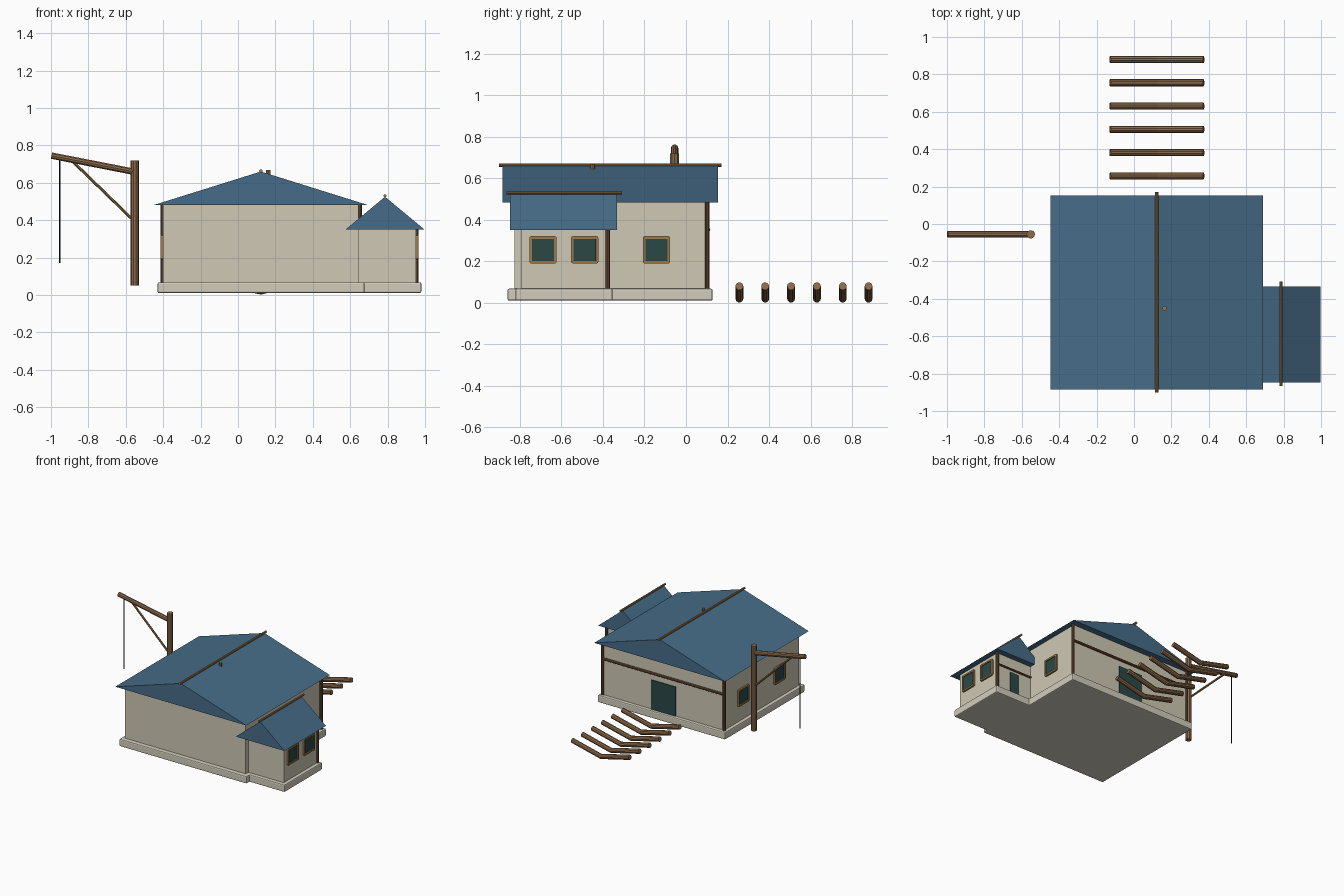
import bpy
import bmesh
from mathutils import Vector

if "Cube" in bpy.data.objects:
    bpy.data.objects.remove(bpy.data.objects["Cube"], do_unlink=True)


def material(name, srgb):
    color = [(c / 255) ** 2.2 for c in srgb] + [1]
    m = bpy.data.materials.new(name)
    m.use_nodes = True
    m.diffuse_color = color
    m.node_tree.nodes["Principled BSDF"].inputs["Base Color"].default_value = color
    return m


PLASTER = material("plaster", (205, 199, 178))
STONE = material("pale stone", (208, 204, 188))
ROOF = material("blue roof", (72, 108, 135))
LOG = material("log wood", (140, 107, 76))
POST = material("dark post wood", (116, 84, 62))
TRIM = material("golden trim wood", (156, 122, 78))
GLASS = material("dark teal glass", (46, 74, 72))
ROPE = material("black rope", (24, 36, 36))


def add(name, bm, *mats):
    bmesh.ops.recalc_face_normals(bm, faces=bm.faces)
    mesh = bpy.data.meshes.new(name)
    bm.to_mesh(mesh)
    bm.free()
    for m in mats:
        mesh.materials.append(m)
    ob = bpy.data.objects.new(name, mesh)
    bpy.context.collection.objects.link(ob)
    return ob


def cube(lo, hi):
    lo, hi = Vector(lo), Vector(hi)
    bm = bmesh.new()
    bmesh.ops.create_cube(bm, size=1)
    for v in bm.verts:
        v.co = (lo + hi) / 2 + v.co * (hi - lo)
    return bm


def box(name, lo, hi, mat, bevel=0):
    ob = add(name, cube(lo, hi), mat)
    if bevel:
        mod = ob.modifiers.new("soft edges", "BEVEL")
        mod.width = bevel
        mod.segments = 2
    return ob


def tube(name, points, radius, mat):
    # Round timber following a straight or bent path
    curve = bpy.data.curves.new(name, "CURVE")
    curve.dimensions = "3D"
    curve.bevel_depth = radius
    curve.bevel_resolution = 3
    curve.use_fill_caps = True
    spline = curve.splines.new("POLY")
    spline.points.add(len(points) - 1)
    for p, co in zip(spline.points, points):
        p.co = (*co, 1)
    spline.use_smooth = False
    curve.materials.append(mat)
    ob = bpy.data.objects.new(name, curve)
    bpy.context.collection.objects.link(ob)
    return ob


def gable_roof(name, x0, x1, y0, y1, eave, ridge):
    # Solid triangular prism with its ridge along y
    bm = bmesh.new()
    profile = [(x0, eave), (x1, eave), ((x0 + x1) / 2, ridge)]
    face = bm.faces.new([bm.verts.new((x, y0, z)) for x, z in profile])
    out = bmesh.ops.extrude_face_region(bm, geom=[face])
    for v in out["geom"]:
        if isinstance(v, bmesh.types.BMVert):
            v.co.y = y1
    # The extrusion keeps its starting face, so the prism is closed
    return add(name, bm, ROOF)


def window(name, x, y, side):
    # Framed window with a recessed pane on a wall facing along x
    half, z, depth = 0.066, 0.255, 0.013
    bm = cube((x - depth, y - half, z - half), (x + depth, y + half, z + half))
    bm.normal_update()
    front = next(f for f in bm.faces if f.normal.x * side > 0.9)
    corners = [e for e in bm.edges
               if abs(e.verts[0].co.x - e.verts[1].co.x) > 0.01]
    bmesh.ops.bevel(bm, geom=corners, offset=0.01, segments=2, affect="EDGES",
                    profile=0.5)
    bm.normal_update()
    front = next(f for f in bm.faces if f.normal.x * side > 0.9)
    bmesh.ops.inset_region(bm, faces=[front], thickness=0.013)
    bmesh.ops.inset_region(bm, faces=[front], thickness=0.0005, depth=-0.006)
    front.material_index = 1
    return add(name, bm, TRIM, GLASS)


# Foundations and walls
box("main_foundation", (-0.43, -0.86, 0.01), (0.677, 0.128, 0.068), STONE, 0.008)
box("annex_foundation", (0.6, -0.822, 0.01), (0.98, -0.354, 0.068), STONE, 0.008)
box("main_walls", (-0.402, -0.826, 0.06), (0.645, 0.102, 0.49), PLASTER)
box("annex_walls", (0.6, -0.793, 0.06), (0.953, -0.378, 0.36), PLASTER)

# Roofs with their ridge poles and a small roof peg
gable_roof("main_roof", -0.447, 0.691, -0.884, 0.153, 0.482, 0.66)
gable_roof("annex_roof", 0.575, 0.997, -0.848, -0.333, 0.35, 0.525)
tube("main_ridge_pole", [(0.122, -0.9, 0.663), (0.122, 0.172, 0.663)], 0.009, TRIM)
tube("annex_ridge_pole", [(0.786, -0.865, 0.53), (0.786, -0.308, 0.53)], 0.008, TRIM)
tube("roof_peg", [(0.163, -0.45, 0.62), (0.163, -0.45, 0.668)], 0.012, TRIM)

# Rear corner posts and rails
for label, x, y, top in (("left", 0.651, 0.102, 0.485), ("right", -0.403, 0.102, 0.485),
                         ("annex", 0.954, -0.378, 0.353)):
    tube(label + "_rear_post", [(x, y, 0.065), (x, y, top)], 0.0115, POST)
tube("main_rear_rail", [(-0.403, 0.107, 0.352), (0.651, 0.107, 0.352)], 0.01, POST)
tube("annex_rear_rail", [(0.645, -0.374, 0.26), (0.954, -0.374, 0.26)], 0.008, POST)

# Rear doors
box("main_rear_door", (0.017, 0.1, 0.066), (0.227, 0.109, 0.298), GLASS)
box("annex_rear_door", (0.755, -0.38, 0.066), (0.835, -0.371, 0.235), GLASS)

# Windows
for i, y in enumerate((-0.689, -0.488)):
    window("annex_window_%d" % (i + 1), 0.953, y, 1)
window("main_left_window", 0.645, -0.142, 1)
for i, y in enumerate((-0.13, -0.58)):
    window("main_right_window_%d" % (i + 1), -0.402, y, -1)

# Hoist beside the house
Y = -0.055
tube("hoist_post", [(-0.552, Y, 0.05), (-0.552, Y, 0.718)], 0.0225, LOG)
tube("hoist_arm", [(-0.997, Y, 0.745), (-0.552, Y, 0.658)], 0.018, LOG)
tube("hoist_brace", [(-0.885, Y, 0.715), (-0.56, Y, 0.4)], 0.008, TRIM)
tube("hoist_rope", [(-0.952, Y, 0.73), (-0.952, Y, 0.172)], 0.004, ROPE)

# Row of bent logs behind the house
for i in range(6):
    y = 0.257 + 0.1245 * i
    tube("bent_log_%d" % (i + 1),
         [(-0.128, y, 0.08), (0.122, y, 0.02), (0.372, y, 0.08)], 0.019, LOG)
